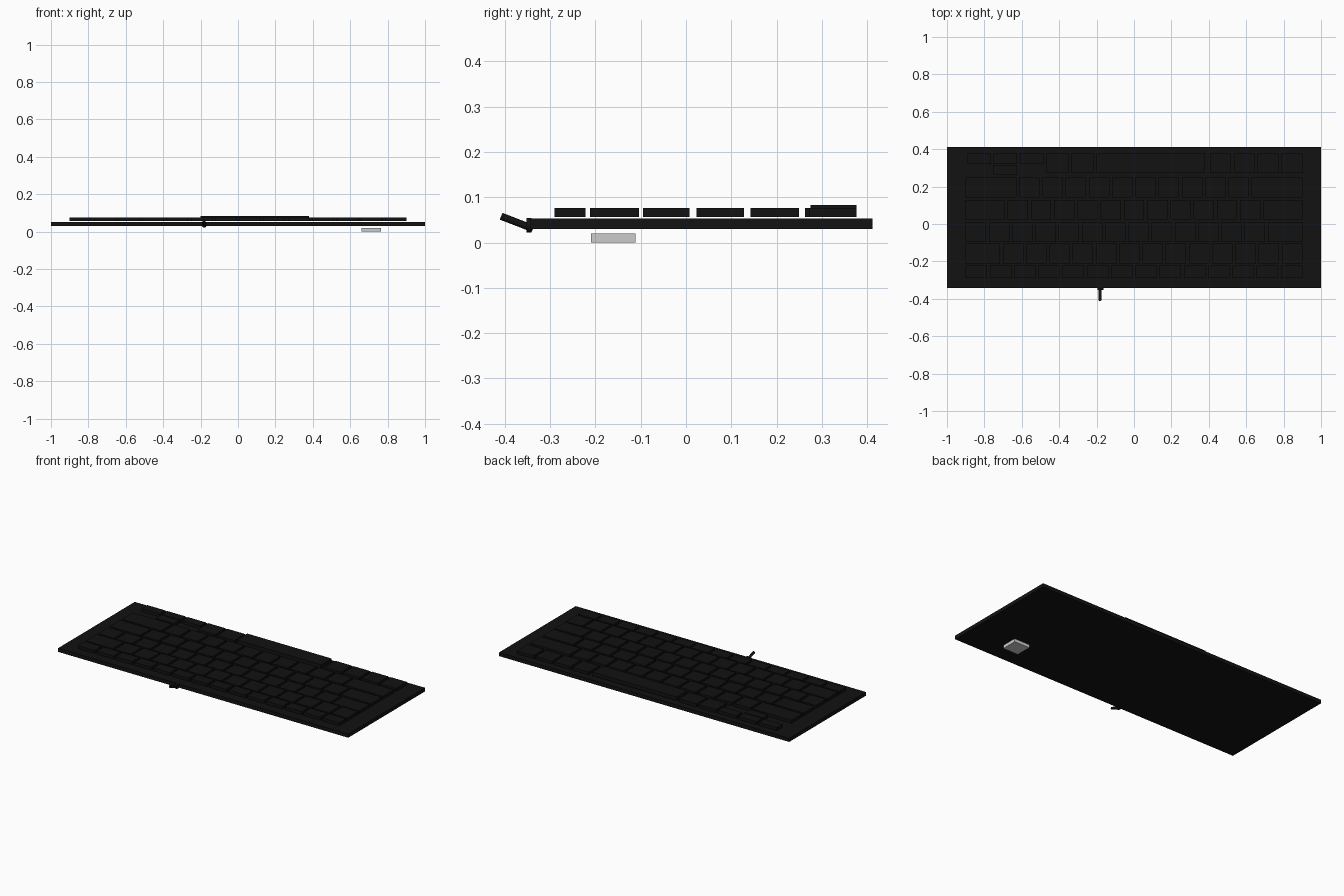
import bpy, bmesh
from mathutils import Vector, Matrix

if "Cube" in bpy.data.objects:
    bpy.data.objects.remove(bpy.data.objects["Cube"])

black = bpy.data.materials.new("black_plastic")
black.diffuse_color = (0.006, 0.006, 0.006, 1)
black.use_nodes = True
black.node_tree.nodes["Principled BSDF"].inputs["Base Color"].default_value = black.diffuse_color


def box(name, x, y, z, mat=black):
    """Box between the (min, max) pairs of each axis."""
    bm = bmesh.new()
    bmesh.ops.create_cube(bm, size=1)
    lo = Vector((x[0], y[0], z[0]))
    hi = Vector((x[1], y[1], z[1]))
    for v in bm.verts:
        v.co = Vector([(lo[i] + hi[i]) / 2 + v.co[i] * (hi[i] - lo[i]) for i in range(3)])
    me = bpy.data.meshes.new(name)
    bm.to_mesh(me)
    bm.free()
    ob = bpy.data.objects.new(name, me)
    bpy.context.collection.objects.link(ob)
    if mat:
        me.materials.append(mat)
    return ob


def rod(name, a, b, r, sides=12):
    """Cylinder from point a to point b."""
    a, b = Vector(a), Vector(b)
    bm = bmesh.new()
    m = Matrix.Translation((a + b) / 2) @ (b - a).to_track_quat('Z', 'Y').to_matrix().to_4x4()
    bmesh.ops.create_cone(bm, cap_ends=True, segments=sides, radius1=r, radius2=r,
                          depth=(b - a).length, matrix=m)
    for f in bm.faces:
        f.smooth = len(f.verts) == 4
    me = bpy.data.meshes.new(name)
    bm.to_mesh(me)
    bm.free()
    me.materials.append(black)
    bpy.context.collection.objects.link(bpy.data.objects.new(name, me))


# case
box("case", (-1, 1), (-0.343, 0.412), (0.03, 0.053))

# key rows, typist sits on the +y side, so rows run from +x to -x
GAP, RIGHT, LEFT = 0.015, 0.9, -0.915
rows = [
    ("function", (-0.29, -0.222), [1] * 14),
    ("number", (-0.212, -0.104), [1] * 13 + [1.6]),
    ("upper", (-0.095, 0.008), [1.6] + [1] * 13),
    ("home", (0.023, 0.128), [1.8] + [1] * 11 + [1.8]),
    ("lower", (0.142, 0.249), [2.3] + [1] * 10 + [2.3]),
]
for row, y, widths in rows:
    unit = (RIGHT - LEFT) / sum(widths)
    x = RIGHT
    for i, w in enumerate(widths):
        box(f"{row}_key_{i + 1}", (x - w * unit + GAP, x), y, (0.057, 0.076))
        x -= w * unit

# bottom row: modifiers, space bar, arrows
y, z = (0.272, 0.377), (0.057, 0.076)
for i in range(4):
    x = RIGHT - i * 0.127
    box(f"left_modifier_{i + 1}", (x - 0.112, x), y, z)
box("space_bar", (-0.2, 0.38), (0.275, 0.377), (0.06, 0.083))
for i in range(2):
    x = -0.215 - i * 0.135
    box(f"right_modifier_{i + 1}", (x - 0.12, x), y, z)
ax = [-0.485 - i * 0.14 for i in range(3)]
for name, x in zip(("left_arrow", "down_arrow", "right_arrow"), ax):
    box(name, (x - 0.125, x), (0.322, 0.377), z)
box("up_arrow", (ax[1] - 0.125, ax[1]), (0.263, 0.315), z)

# cable stub and its collar
rod("cable_collar", (-0.18, -0.352, 0.038), (-0.18, -0.341, 0.038), 0.016)
rod("cable_stub", (-0.18, -0.338, 0.031), (-0.183, -0.408, 0.058), 0.008)

# foot pad under the case
box("foot_pad", (0.66, 0.765), (-0.21, -0.112), (0, 0.02), None)
